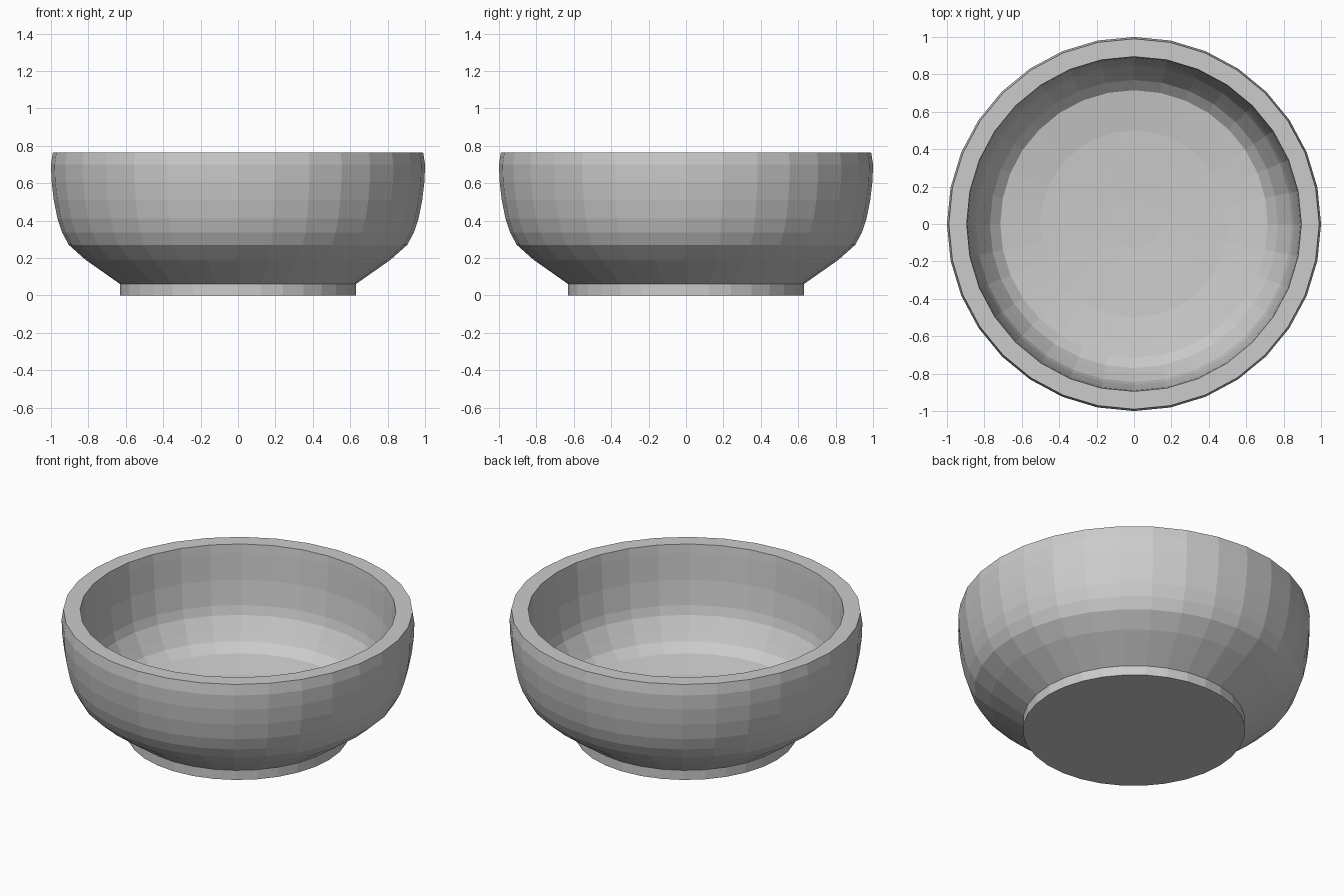
import bpy, bmesh, math

if "Cube" in bpy.data.objects:
    bpy.data.objects.remove(bpy.data.objects["Cube"])

SIDES = 32

# Bowl cross-section (radius, height): foot, outer wall, rim, inner wall, floor
profile = [
    (0.63, 0.0), (0.63, 0.06), (0.815, 0.19), (0.905, 0.27), (0.94, 0.335),
    (0.965, 0.41), (0.985, 0.51), (0.997, 0.61), (1.0, 0.70), (0.99, 0.765),
    (0.895, 0.765), (0.89, 0.71), (0.88, 0.55), (0.86, 0.40), (0.845, 0.345),
    (0.80, 0.265), (0.77, 0.215), (0.715, 0.165), (0.50, 0.135), (0.13, 0.12),
]

bm = bmesh.new()


def ring(radius, height):
    return [bm.verts.new((radius * math.cos(2 * math.pi * i / SIDES),
                          radius * math.sin(2 * math.pi * i / SIDES), height))
            for i in range(SIDES)]


# Lathe the section into one closed shell
rings = [ring(r, z) for r, z in profile]
for a, b in zip(rings, rings[1:]):
    for i in range(SIDES):
        j = (i + 1) % SIDES
        bm.faces.new((a[i], a[j], b[j], b[i]))

# Flat base and centre of the floor
bm.faces.new(rings[0][::-1])
bm.faces.new(rings[-1])
bmesh.ops.recalc_face_normals(bm, faces=bm.faces)

mesh = bpy.data.meshes.new("bowl")
bm.to_mesh(mesh)
bm.free()
bowl = bpy.data.objects.new("bowl", mesh)
bpy.context.collection.objects.link(bowl)
